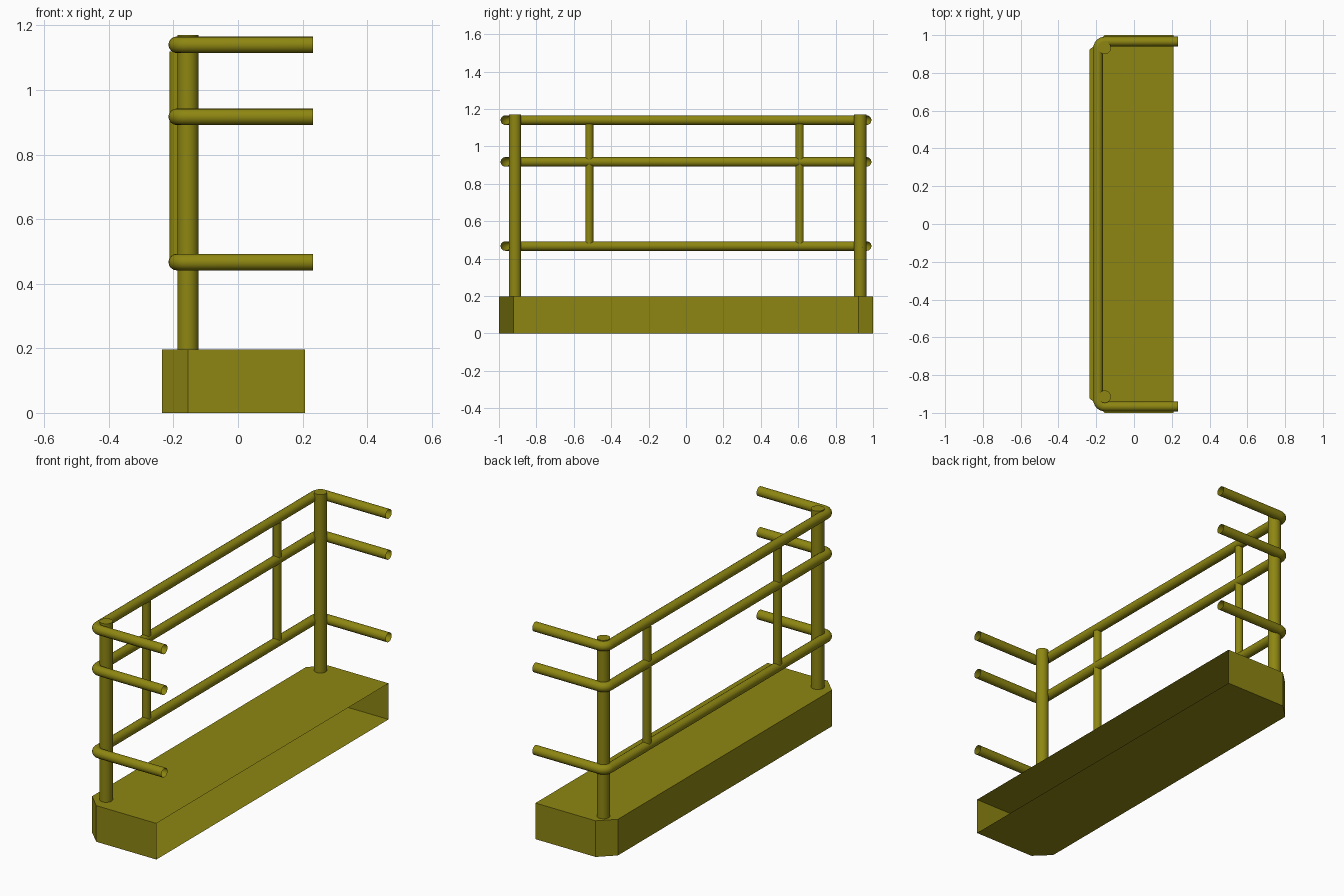
import bpy, bmesh, math

if "Cube" in bpy.data.objects:
    bpy.data.objects.remove(bpy.data.objects["Cube"])

mat = bpy.data.materials.new("olive_paint")
mat.diffuse_color = (0.27, 0.24, 0.006, 1)
mat.use_nodes = True
mat.node_tree.nodes["Principled BSDF"].inputs["Base Color"].default_value = mat.diffuse_color

RAIL_X, RAIL_Y, RAIL_END = -0.19, 0.966, 0.233


def cylinder(name, x, y, z0, z1, r):
    bpy.ops.mesh.primitive_cylinder_add(vertices=24, radius=r, depth=z1 - z0,
                                        location=(x, y, (z0 + z1) / 2))
    ob = bpy.context.object
    ob.name = name
    ob.data.materials.append(mat)
    bpy.ops.object.shade_smooth_by_angle(angle=math.radians(40))


def rail(name, z, r=0.0255, bend=0.035, steps=6):
    # U-shaped path with rounded corners, swept as an open-ended tube
    half = [(RAIL_END, RAIL_Y)]
    for i in range(steps + 1):
        a = math.pi / 2 * (1 + i / steps)
        half.append((RAIL_X + bend + bend * math.cos(a),
                     RAIL_Y - bend + bend * math.sin(a)))
    path = half + [(x, -y) for x, y in reversed(half)]
    cu = bpy.data.curves.new(name, 'CURVE')
    cu.dimensions = '3D'
    cu.bevel_depth = r
    cu.bevel_resolution = 6
    sp = cu.splines.new('POLY')
    sp.points.add(len(path) - 1)
    for p, (x, y) in zip(sp.points, path):
        p.co = (x, y, z, 1)
    ob = bpy.data.objects.new(name, cu)
    bpy.context.collection.objects.link(ob)
    cu.materials.append(mat)
    bpy.ops.object.select_all(action='DESELECT')
    ob.select_set(True)
    bpy.context.view_layer.objects.active = ob
    bpy.ops.object.convert(target='MESH')
    bpy.ops.object.shade_smooth_by_angle(angle=math.radians(40))


# Platform: thin hollow box with chamfered outer corners, open on the +x side
outline = [(0.208, 1), (-0.155, 1), (-0.235, 0.922),
           (-0.235, -0.922), (-0.155, -1), (0.208, -1)]
bm = bmesh.new()
low = [bm.verts.new((x, y, 0)) for x, y in outline]
top = [bm.verts.new((x, y, 0.197)) for x, y in outline]
bm.faces.new(top)
bm.faces.new(low[::-1])
for i in range(len(outline) - 1):
    bm.faces.new((low[i], low[i + 1], top[i + 1], top[i]))
me = bpy.data.meshes.new("platform")
bm.to_mesh(me)
bm.free()
me.materials.append(mat)
bpy.context.collection.objects.link(bpy.data.objects.new("platform", me))

# Corner posts
for side, y in (("front", -0.914), ("back", 0.932)):
    cylinder(side + "_post", -0.155, y, 0.197, 1.17, 0.033)

# Wrap-around rails
for label, z in (("lower", 0.467), ("middle", 0.917), ("top", 1.14)):
    rail(label + "_rail", z)

# Thin uprights between the rails
for side, y in (("front", -0.517), ("back", 0.608)):
    cylinder(side + "_upright", RAIL_X, y, 0.465, 1.12, 0.0215)
